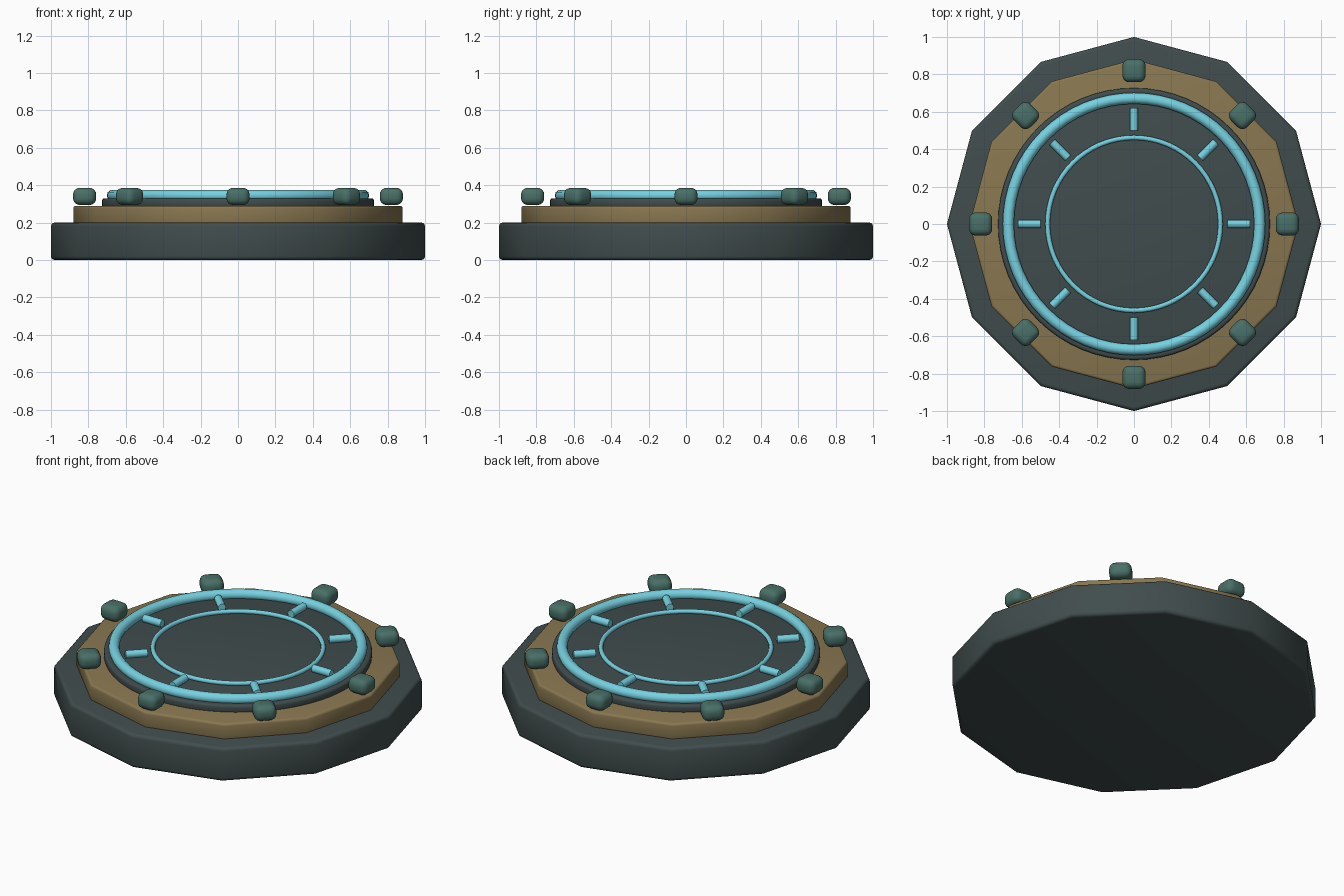
import bpy
import math

if "Cube" in bpy.data.objects:
    bpy.data.objects.remove(bpy.data.objects["Cube"])


def material(name, rgb):
    m = bpy.data.materials.new(name)
    m.diffuse_color = (*rgb, 1.0)
    m.use_nodes = True
    m.node_tree.nodes["Principled BSDF"].inputs["Base Color"].default_value = m.diffuse_color
    return m


SLATE = material("dark slate", (0.052, 0.073, 0.073))
BRONZE = material("bronze", (0.25, 0.185, 0.08))
GREEN = material("dull green", (0.066, 0.16, 0.135))
CYAN = material("light cyan", (0.18, 0.64, 0.75))


def finish(name, mat, bevel=0.0, segments=3):
    """Name, colour, bevel and smooth the active object."""
    ob = bpy.context.object
    ob.name = name
    ob.data.materials.append(mat)
    if bevel:
        bpy.ops.object.transform_apply(location=False, rotation=False, scale=True)
        mod = ob.modifiers.new("rounded_edges", "BEVEL")
        mod.width = bevel
        mod.segments = segments
        mod.limit_method = "ANGLE"
        mod.angle_limit = math.radians(40)
        bpy.ops.object.modifier_apply(modifier=mod.name)
    bpy.ops.object.shade_smooth_by_angle(angle=math.radians(40))
    return ob


def disc(name, sides, radius, z0, z1, mat, bevel):
    bpy.ops.mesh.primitive_cylinder_add(vertices=sides, radius=radius, depth=z1 - z0,
                                        location=(0, 0, (z0 + z1) / 2))
    return finish(name, mat, bevel)


def ring(name, major, minor, z, mat):
    bpy.ops.mesh.primitive_torus_add(major_radius=major, minor_radius=minor,
                                     major_segments=64, minor_segments=10,
                                     location=(0, 0, z))
    return finish(name, mat)


# Stacked tiers: two twelve-sided steps and a round top plate
disc("base_step", 12, 1.0, 0.0, 0.2, SLATE, 0.02)
disc("middle_step", 12, 0.88, 0.19, 0.29, BRONZE, 0.014)
disc("top_plate", 64, 0.727, 0.28, 0.33, SLATE, 0.014)

# Glowing rings
ring("outer_ring", 0.672, 0.03, 0.345, CYAN)
ring("inner_ring", 0.462, 0.013, 0.34, CYAN)

# Eight radial bars between the rings, and eight rounded studs around the rim
for i in range(8):
    a = i * math.pi / 4
    c, s = math.cos(a), math.sin(a)
    bpy.ops.mesh.primitive_cylinder_add(vertices=12, radius=0.022, depth=0.12,
                                        location=(0.56 * c, 0.56 * s, 0.348),
                                        rotation=(0, math.pi / 2, a))
    finish(f"radial_bar_{i + 1}", CYAN)
    bpy.ops.mesh.primitive_cube_add(size=1, location=(0.82 * c, 0.82 * s, 0.34),
                                    rotation=(0, 0, a))
    bpy.context.object.scale = (0.124, 0.124, 0.092)
    finish(f"rim_stud_{i + 1}", GREEN, 0.036, 4)
